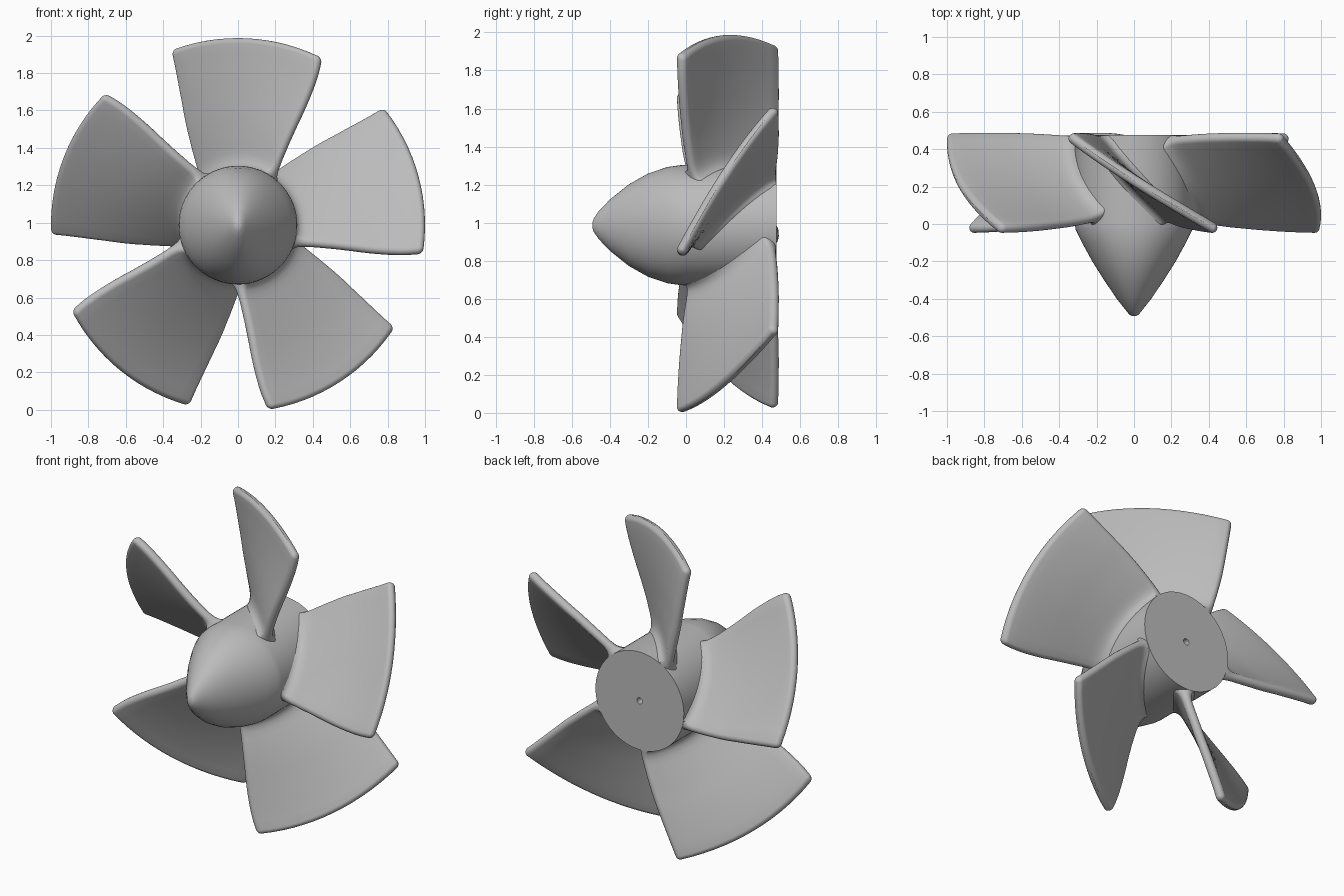
import bpy, bmesh, math

AXIS_Z = 0.987      # height of the shaft axis
BLADES = 5
HALF = 0.028        # half thickness of a blade
BACK = 0.475        # back plane of the hub

cube = bpy.data.objects.get("Cube")
if cube:
    bpy.data.objects.remove(cube, do_unlink=True)

grey = bpy.data.materials.new("plain grey")
grey.use_nodes = True
colour = (0.5, 0.5, 0.5, 1)
grey.diffuse_color = colour
grey.node_tree.nodes["Principled BSDF"].inputs["Base Color"].default_value = colour


def skin(name, rings):
    """Mesh bridging a list of closed rings, capped at both ends."""
    bm = bmesh.new()
    loops = [[bm.verts.new(p) for p in ring] for ring in rings]
    n = len(loops[0])
    for a, b in zip(loops, loops[1:]):
        for i in range(n):
            j = (i + 1) % n
            bm.faces.new((a[i], a[j], b[j], b[i]))
    bm.faces.new(loops[0])
    bm.faces.new(loops[-1])
    bmesh.ops.recalc_face_normals(bm, faces=bm.faces)
    mesh = bpy.data.meshes.new(name)
    bm.to_mesh(mesh)
    bm.free()
    mesh.materials.append(grey)
    return mesh


def place(name, mesh, turn=0):
    obj = bpy.data.objects.new(name, mesh)
    bpy.context.collection.objects.link(obj)
    obj.location.z = AXIS_Z
    obj.rotation_euler.y = turn
    return obj


# Hub: y, half width, half height; the nose is slimmer across than it is tall
profile = [(-0.492, 0.012, 0.015), (-0.485, 0.025, 0.035), (-0.46, 0.045, 0.072),
           (-0.4, 0.092, 0.135), (-0.3, 0.16, 0.215), (-0.2, 0.223, 0.271),
           (-0.1, 0.278, 0.305), (-0.03, 0.312, 0.315), (0, 0.317, 0.317),
           (BACK, 0.317, 0.317),
           (BACK, 0.02, 0.02), (BACK - 0.1, 0.02, 0.02)]   # bored shaft hole
SEGS = 72
angles = [2 * math.pi * i / SEGS for i in range(SEGS)]
hub = place("hub", skin("hub", [[(w * math.cos(a), y, h * math.sin(a)) for a in angles]
                                for y, w, h in profile]))

# Blade: radius, front angle, front y, back angle, back y
keys = [(0.27, 35, 0.05, -35, 0.44), (0.33, 33, 0.04, -33, 0.44),
        (0.42, 30.5, 0.025, -29.5, 0.447), (0.5, 29.2, 0.013, -27, 0.453),
        (0.6, 28.4, 0.003, -24.8, 0.457), (0.7, 28, -0.006, -22.7, 0.46),
        (0.8, 27.4, -0.013, -21.2, 0.46), (0.9, 26.6, -0.018, -20, 0.459),
        (1, 25.2, -0.02, -19.2, 0.455)]


def station(r):
    for a, b in zip(keys, keys[1:]):
        if r <= b[0]:
            break
    t = (r - a[0]) / (b[0] - a[0])
    return [p + (q - p) * t for p, q in zip(a, b)][1:]


def section(r, half, cap):
    """Rounded strip wrapped on a cylinder of radius r."""
    front, y0, back, y1 = station(r)
    s0, s1 = r * math.radians(front), r * math.radians(back)
    length = math.hypot(s1 - s0, y1 - y0)
    ds, dy = (s1 - s0) / length, (y1 - y0) / length
    side = [(length * i / 14, half) for i in range(15)]
    for i in range(1, 8):
        a = math.pi * i / 8
        side.append((length + cap * math.sin(a), half * math.cos(a)))
    outline = side + [(length - u, -v) for u, v in side]
    ring = []
    for u, v in outline:
        k = min(max(u / length, 0), 1)
        s = s0 + u * ds - v * dy
        y = y0 + u * dy + v * ds - 0.07 * k * (1 - k)
        if r < 0.4:
            y = min(y, BACK - 0.002)
        ring.append((r * math.sin(s / r), y, r * math.cos(s / r)))
    return ring


# Root fillet flares into the hub, then the plain span, then a rounded tip
stations = [(0.28, 0.085, HALF), (0.312, 0.07, HALF), (0.322, 0.052, HALF),
            (0.335, 0.04, HALF), (0.355, 0.032, HALF), (0.385, HALF, HALF)]
stations += [(0.42 + 0.05 * i, HALF, HALF) for i in range(11)]
for i in range(7):
    a = math.radians(14 * i)
    stations.append((1 - HALF + HALF * math.sin(a), HALF * math.cos(a), HALF * math.cos(a)))

blade_mesh = skin("blade", [section(*s) for s in stations])
parts = [hub]
for i in range(BLADES):
    parts.append(place(f"blade_{i + 1}", blade_mesh, i * 2 * math.pi / BLADES))

# Smooth shading with crisp hub rim
bpy.ops.object.select_all(action="DESELECT")
for obj in parts[:2]:
    obj.select_set(True)
bpy.context.view_layer.objects.active = hub
bpy.ops.object.shade_smooth_by_angle(angle=math.radians(35))
